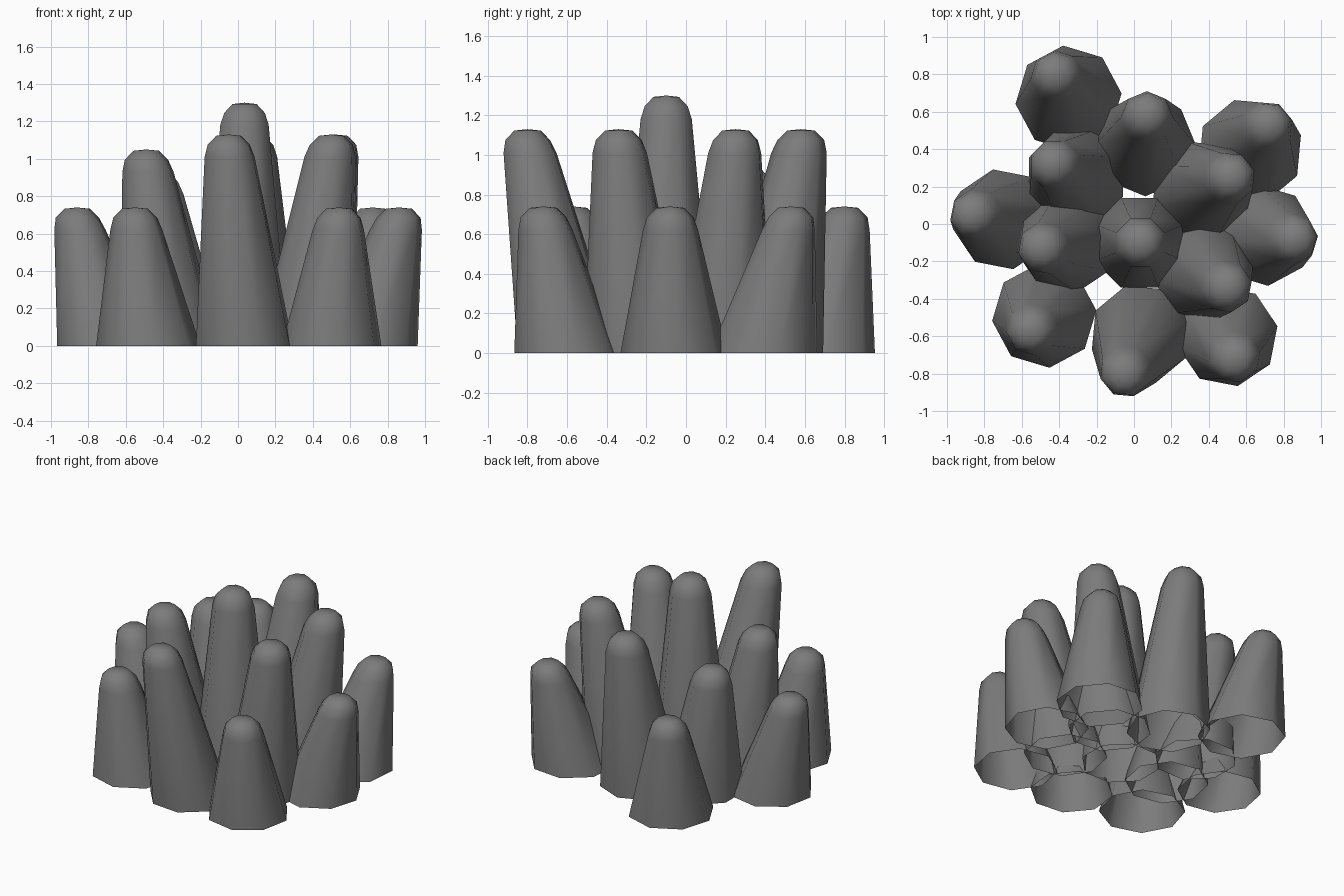
import bpy, bmesh
from math import sin, cos, pi, radians
from mathutils import Vector

cube = bpy.data.objects.get("Cube")
if cube:
    bpy.data.objects.remove(cube)

grey = bpy.data.materials.new("stone grey")
grey.use_nodes = True
colour = (0.2, 0.2, 0.2, 1)
grey.diffuse_color = colour
grey.node_tree.nodes["Principled BSDF"].inputs["Base Color"].default_value = colour

SIDES = 8
# Rounded tip: ring radius and drop below the apex
CAP = [(0.14, 0.12), (0.118, 0.055), (0.07, 0.007)]


def finger(name, base, tip, height, radius=0.272, turn=0.0):
    """Tapered, leaning, open-bottomed stub with a domed tip."""
    bm = bmesh.new()

    def ring(centre, r, z):
        return [bm.verts.new((centre[0] + r * cos(turn + 2 * pi * k / SIDES),
                              centre[1] + r * sin(turn + 2 * pi * k / SIDES), z))
                for k in range(SIDES)]

    rings = [ring(base, radius, 0)]
    for r, drop in CAP:
        centre = Vector(base).lerp(Vector(tip), 1 - max(drop - 0.05, 0) / height)
        rings.append(ring(centre, r, height - drop))
    for low, high in zip(rings, rings[1:]):
        for k in range(SIDES):
            n = (k + 1) % SIDES
            bm.faces.new((low[k], low[n], high[n], high[k]))
    apex = bm.verts.new((*tip, height))
    for k in range(SIDES):
        bm.faces.new((rings[-1][k], rings[-1][(k + 1) % SIDES], apex))

    mesh = bpy.data.meshes.new(name)
    bm.to_mesh(mesh)
    bm.free()
    mesh.materials.append(grey)
    obj = bpy.data.objects.new(name, mesh)
    bpy.context.collection.objects.link(obj)
    bpy.ops.object.select_all(action="DESELECT")
    obj.select_set(True)
    bpy.context.view_layer.objects.active = obj
    bpy.ops.object.shade_smooth_by_angle(angle=radians(60))


LOW, MID, HIGH = 0.74, 1.05, 1.13

# Centre
finger("centre_finger", (0.03, -0.10), (0.035, -0.10), 1.30, 0.26, pi / 8)

# Inner ring
finger("inner_back", (0.06, 0.42), (0.07, 0.58), HIGH)
finger("inner_back_left", (0.36, 0.18), (0.52, 0.25), HIGH, turn=0.3)
finger("inner_front_left", (0.37, -0.25), (0.50, -0.34), HIGH, turn=0.2)
finger("inner_front", (0.035, -0.59), (-0.05, -0.80), HIGH, turn=0.3)
finger("inner_right", (-0.36, -0.10), (-0.49, -0.13), MID, turn=0.2)
finger("inner_back_right", (-0.31, 0.25), (-0.43, 0.32), 0.93, turn=0.4)

# Outer ring
finger("outer_back_right", (-0.35, 0.67), (-0.42, 0.80), LOW, 0.285, turn=0.1)
finger("outer_back_left", (0.62, 0.39), (0.72, 0.53), LOW, 0.285, turn=0.3)
finger("outer_left", (0.69, -0.06), (0.86, -0.08), LOW, turn=0.1)
finger("outer_front_left", (0.50, -0.60), (0.54, -0.72), LOW, turn=0.2)
finger("outer_front_right", (-0.48, -0.49), (-0.55, -0.57), LOW, 0.28, turn=0.1)
finger("outer_right", (-0.70, 0.025), (-0.86, 0.05), LOW, turn=0.2)
